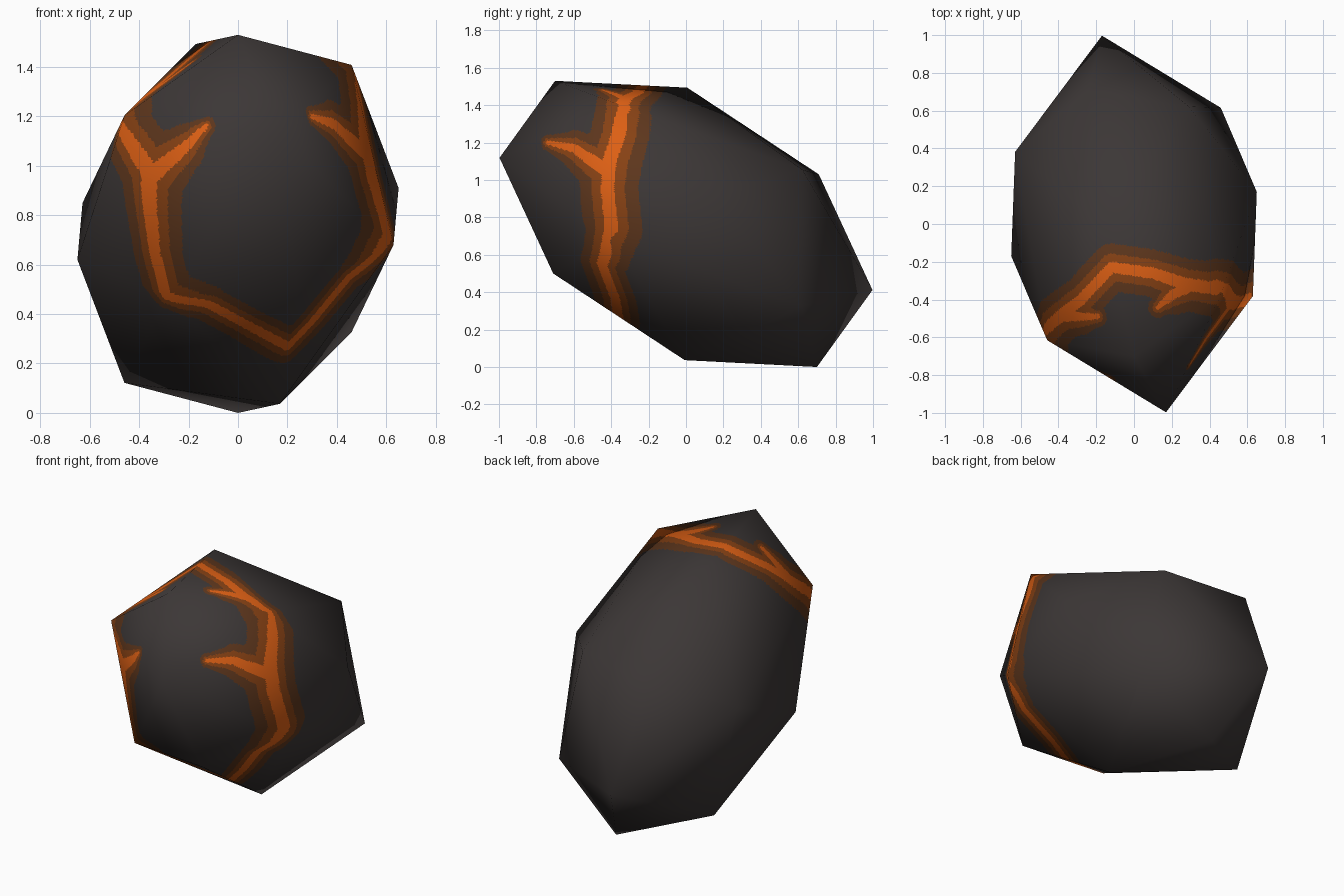
import bpy, bmesh
from mathutils import Vector
from mathutils.bvhtree import BVHTree
from mathutils.geometry import intersect_point_line

if "Cube" in bpy.data.objects:
    bpy.data.objects.remove(bpy.data.objects["Cube"])

# --- coarse rock: an octahedron subdivided once to a sphere, stretched and tilted
CENTRE = Vector((0, 0, 0.765))
AXES = [Vector((0.65, 0.17, 0.145)), Vector((0, -0.70, 0.765)), Vector((-0.24, 0.71, 0.265))]
bm = bmesh.new()
for i, a in enumerate(AXES):
    for s in (1, -1):
        bm.verts.new(CENTRE + a * s)
        for b in AXES[i + 1:]:
            for t in (1, -1):
                bm.verts.new(CENTRE + (a * s + b * t) * 0.7071)
bmesh.ops.convex_hull(bm, input=bm.verts[:])
bmesh.ops.recalc_face_normals(bm, faces=bm.faces[:])
bm.normal_update()
tree = BVHTree.FromBMesh(bm)
coarse = [[(v.co.copy(), v.normal.copy()) for v in f.verts] for f in bm.faces]
bm.free()


# --- glowing cracks, drawn in the front / right / top view and projected on the rock
def hit(view, u, v):
    origin, ray = {
        'F': (Vector((u, -3, v)), Vector((0, 1, 0))),
        'R': (Vector((3, u, v)), Vector((-1, 0, 0))),
        'T': (Vector((u, v, 4)), Vector((0, 0, -1))),
    }[view]
    p = tree.ray_cast(origin, ray)[0]
    return p if p else tree.find_nearest(origin + ray * 3)[0]


# each point: view, two coordinates, relative width
CRACKS = [
    # ring around the front end
    [('T', -0.12, -0.23, 0.9), ('T', -0.28, -0.40, 0.9), ('T', -0.44, -0.53, 1.1),
     ('F', -0.46, 1.13, 1.1), ('F', -0.36, 0.98, 1.2), ('F', -0.36, 0.85, 1.1),
     ('F', -0.34, 0.65, 1.0), ('F', -0.29, 0.47, 0.9), ('F', -0.12, 0.44, 0.8),
     ('F', 0.03, 0.36, 0.8), ('F', 0.20, 0.27, 0.9), ('F', 0.30, 0.37, 0.9),
     ('F', 0.45, 0.55, 0.9), ('R', -0.43, 0.60, 1.0), ('R', -0.40, 0.74, 1.2),
     ('R', -0.42, 0.95, 1.2), ('R', -0.41, 1.10, 1.3), ('R', -0.36, 1.25, 1.2),
     ('R', -0.33, 1.40, 1.1), ('T', 0.43, -0.34, 1.1), ('T', 0.28, -0.32, 1.0),
     ('T', 0.10, -0.26, 0.9), ('T', -0.12, -0.23, 0.9)],
    # side branches
    [('F', -0.34, 0.97, 1.1), ('F', -0.22, 1.07, 0.7), ('F', -0.13, 1.16, 0.3)],
    [('R', -0.44, 1.06, 1.1), ('R', -0.60, 1.17, 0.7), ('R', -0.74, 1.20, 0.3)],
    [('T', -0.40, -0.49, 0.9), ('T', -0.28, -0.49, 0.7), ('T', -0.19, -0.49, 0.4)],
    [('T', 0.30, -0.33, 0.9), ('T', 0.21, -0.37, 0.8), ('T', 0.13, -0.44, 0.4)],
]
SEGMENTS = []
for path in CRACKS:
    pts = [(hit(*p[:3]), p[3]) for p in path]
    SEGMENTS += list(zip(pts, pts[1:]))
BANDS = (0.033, 0.080, 0.140)      # bright core, warm band, outer scorch


def crack_distance(p):
    best = 9.0
    for (a, wa), (b, wb) in SEGMENTS:
        q, t = intersect_point_line(p, a, b)
        t = min(max(t, 0), 1)
        best = min(best, (p - a.lerp(b, t)).length / (wa + (wb - wa) * t))
    return best


# --- cut the flat triangles finer only where a colour border crosses them
verts, normals, faces, colours = [], [], [], []


def cut(tri, depth):
    mid = (tri[0][0] + tri[1][0] + tri[2][0]) / 3
    reach = max((p - mid).length for p, n in tri)
    d = crack_distance(mid)
    if depth and any(abs(d - band) < reach * 1.6 for band in BANDS):
        a, b, c = tri
        ab, bc, ca = [((p[0] + q[0]) / 2, (p[1] + q[1]) / 2)
                      for p, q in ((a, b), (b, c), (c, a))]
        for t in ((a, ab, ca), (ab, b, bc), (ca, bc, c), (ab, bc, ca)):
            cut(t, depth - 1)
        return
    base = len(verts)
    for p, n in tri:
        verts.append(p)
        normals.append(n.normalized())
    faces.append((base, base + 1, base + 2))
    colours.append(next((i + 1 for i, band in enumerate(BANDS) if d < band), 0))


for tri in coarse:
    cut(tri, 6)

# --- final object with the smooth normals of the coarse rock
mesh = bpy.data.meshes.new("lava_rock")
mesh.from_pydata(verts, [], faces)
for name, rgb in (("dark rock", (0.045, 0.038, 0.037)),
                  ("bright lava", (0.72, 0.115, 0.007)),
                  ("warm lava", (0.24, 0.053, 0.007)),
                  ("scorched rock", (0.11, 0.037, 0.012))):
    mat = bpy.data.materials.new(name)
    mat.diffuse_color = (*rgb, 1)
    mat.use_nodes = True
    mat.node_tree.nodes["Principled BSDF"].inputs["Base Color"].default_value = mat.diffuse_color
    mesh.materials.append(mat)
for poly, index in zip(mesh.polygons, colours):
    poly.material_index = index
    poly.use_smooth = True
mesh.normals_split_custom_set_from_vertices(normals)
rock = bpy.data.objects.new("lava_rock", mesh)
bpy.context.collection.objects.link(rock)
